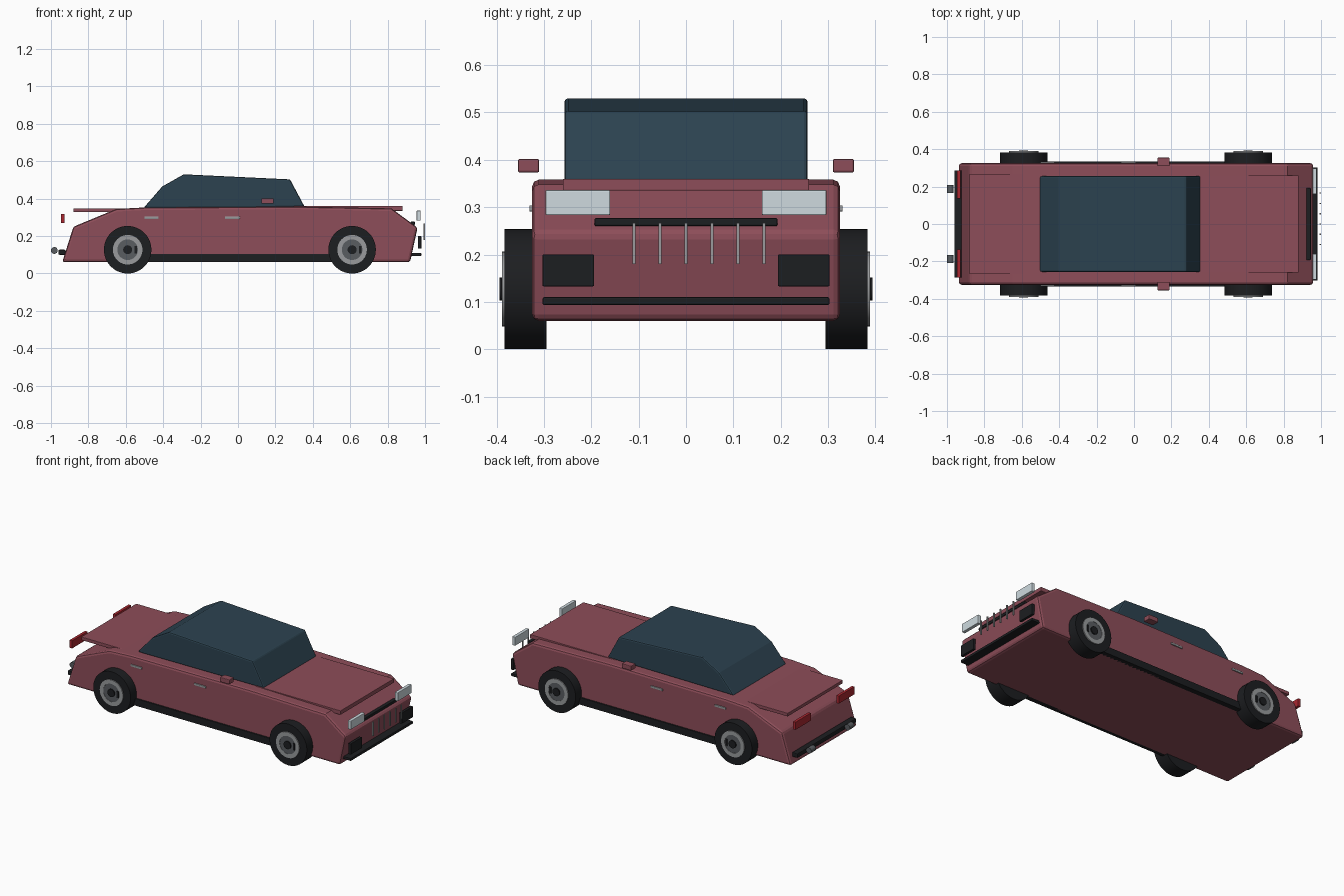
import bpy, bmesh, math

if "Cube" in bpy.data.objects:
    bpy.data.objects.remove(bpy.data.objects["Cube"])


def material(name, rgb):
    m = bpy.data.materials.new(name)
    m.diffuse_color = (*rgb, 1)
    m.use_nodes = True
    m.node_tree.nodes["Principled BSDF"].inputs["Base Color"].default_value = m.diffuse_color
    return m


PAINT = material("red_paint", (0.27, 0.075, 0.10))
GLASS = material("dark_glass", (0.025, 0.055, 0.08))
BLACK = material("black_rubber", (0.012, 0.013, 0.015))
STEEL = material("steel", (0.32, 0.33, 0.34))
DARK_STEEL = material("dark_steel", (0.10, 0.11, 0.12))
LENS = material("clear_lens", (0.62, 0.70, 0.74))
RED = material("red_lens", (0.40, 0.02, 0.03))


def finish(bm, name, mat, bevel=0.0, segments=2):
    bmesh.ops.recalc_face_normals(bm, faces=bm.faces)
    me = bpy.data.meshes.new(name)
    bm.to_mesh(me)
    bm.free()
    ob = bpy.data.objects.new(name, me)
    bpy.context.collection.objects.link(ob)
    me.materials.append(mat)
    if bevel:
        mod = ob.modifiers.new("bevel", 'BEVEL')
        mod.width = bevel
        mod.segments = segments
        mod.limit_method = 'ANGLE'
        mod.angle_limit = math.radians(40)
    return ob


def extrude_profile(name, pts, half_width, mat, bevel):
    """Side profile in x/z, extruded across the car."""
    bm = bmesh.new()
    face = bm.faces.new([bm.verts.new((x, -half_width, z)) for x, z in pts])
    ext = bmesh.ops.extrude_face_region(bm, geom=[face])
    verts = [v for v in ext["geom"] if isinstance(v, bmesh.types.BMVert)]
    bmesh.ops.translate(bm, vec=(0, 2 * half_width, 0), verts=verts)
    return finish(bm, name, mat, bevel)


def box(name, xr, yr, zr, mat, bevel=0.002):
    bm = bmesh.new()
    bmesh.ops.create_cube(bm, size=1)
    for v in bm.verts:
        for i, (a, b) in enumerate((xr, yr, zr)):
            v.co[i] = (a + b) / 2 + v.co[i] * (b - a)
    return finish(bm, name, mat, bevel)


def pair(name, xr, yr, zr, mat, bevel=0.002):
    """Same box on both sides of the car."""
    box(name + "_left", xr, yr, zr, mat, bevel)
    box(name + "_right", xr, (-yr[1], -yr[0]), zr, mat, bevel)


def lathe(name, loc, profile, mat, side=1, steps=40):
    """Revolve (radius, y) points around the y axis."""
    bm = bmesh.new()
    vs = [bm.verts.new((r, side * y, 0)) for r, y in profile]
    es = [bm.edges.new((a, b)) for a, b in zip(vs, vs[1:])]
    bmesh.ops.spin(bm, geom=vs + es, cent=(0, 0, 0), axis=(0, 1, 0),
                   angle=2 * math.pi, steps=steps)
    bmesh.ops.remove_doubles(bm, verts=bm.verts, dist=1e-5)
    bmesh.ops.translate(bm, vec=loc, verts=bm.verts)
    ob = finish(bm, name, mat)
    bpy.ops.object.select_all(action='DESELECT')
    ob.select_set(True)
    bpy.context.view_layer.objects.active = ob
    bpy.ops.object.shade_smooth_by_angle(angle=math.radians(30))
    return ob


# Main body and cabin
extrude_profile("body", [(-0.94, 0.06), (-0.88, 0.25), (-0.65, 0.345), (-0.50, 0.353),
                         (0.30, 0.358), (0.82, 0.348), (0.96, 0.245), (0.92, 0.06)],
                0.325, PAINT, 0.014)
extrude_profile("cabin", [(-0.505, 0.35), (-0.405, 0.465), (-0.29, 0.53),
                          (0.278, 0.503), (0.357, 0.355)], 0.257, GLASS, 0.008)

# Hood and trunk lids, side sills
box("hood", (0.30, 0.88), (-0.26, 0.26), (0.335, 0.36), PAINT)
box("trunk_lid", (-0.88, -0.45), (-0.268, 0.268), (0.328, 0.348), PAINT)
pair("sill", (-0.52, 0.53), (0.30, 0.334), (0.06, 0.104), BLACK)

# Door handles and mirrors
pair("rear_door_handle", (-0.50, -0.425), (0.315, 0.331), (0.291, 0.304), STEEL)
pair("front_door_handle", (-0.07, 0.01), (0.315, 0.331), (0.291, 0.304), STEEL)
pair("mirror", (0.125, 0.19), (0.31, 0.355), (0.373, 0.402), PAINT, 0.004)

# Nose parts
pair("headlight", (0.955, 0.976), (0.16, 0.297), (0.283, 0.336), LENS, 0.003)
pair("air_intake", (0.963, 0.98), (0.194, 0.303), (0.133, 0.20), BLACK)
box("front_bumper", (0.925, 0.98), (-0.303, 0.303), (0.093, 0.11), BLACK, 0.004)
box("grille_bar", (0.922, 0.945), (-0.193, 0.193), (0.26, 0.277), BLACK, 0.003)
for i in range(6):
    y = -0.11 + 0.055 * i
    box(f"grille_slat_{i + 1}", (0.993, 1.0), (y - 0.003, y + 0.003),
        (0.18, 0.267), STEEL, 0.0)

# Tail parts
pair("taillight", (-0.946, -0.928), (0.136, 0.287), (0.27, 0.318), RED)
box("rear_bumper", (-0.96, -0.922), (-0.287, 0.287), (0.10, 0.127), BLACK, 0.005)
for side in (-1, 1):
    lathe(f"exhaust_{side}", (-0.982, side * 0.187, 0.123),
          [(0, -0.022), (0.018, -0.022), (0.018, 0.022), (0, 0.022)], DARK_STEEL, steps=24)

# Wheels: tyre, rim ring, inner disc, hub cap and slot
for end, x in (("rear", -0.59), ("front", 0.61)):
    for label, s in (("left", 1), ("right", -1)):
        tag, loc = f"{end}_{label}", (x, 0, 0.127)
        lathe("tyre_" + tag, loc, [(0, 0.295), (0.127, 0.295), (0.127, 0.383), (0, 0.383)],
              BLACK, s, 48)
        lathe("rim_" + tag, loc, [(0.055, 0.38), (0.079, 0.38), (0.079, 0.389),
                                  (0.055, 0.389), (0.055, 0.38)], STEEL, s)
        lathe("disc_" + tag, loc, [(0, 0.38), (0.055, 0.38), (0.055, 0.387), (0, 0.387)],
              DARK_STEEL, s)
        lathe("hub_" + tag, loc, [(0, 0.38), (0.024, 0.38), (0.024, 0.394), (0, 0.394)],
              BLACK, s, 24)
        box("slot_" + tag, (x + 0.036, x + 0.05), tuple(sorted((s * 0.38, s * 0.391))),
            (0.106, 0.148), BLACK)
